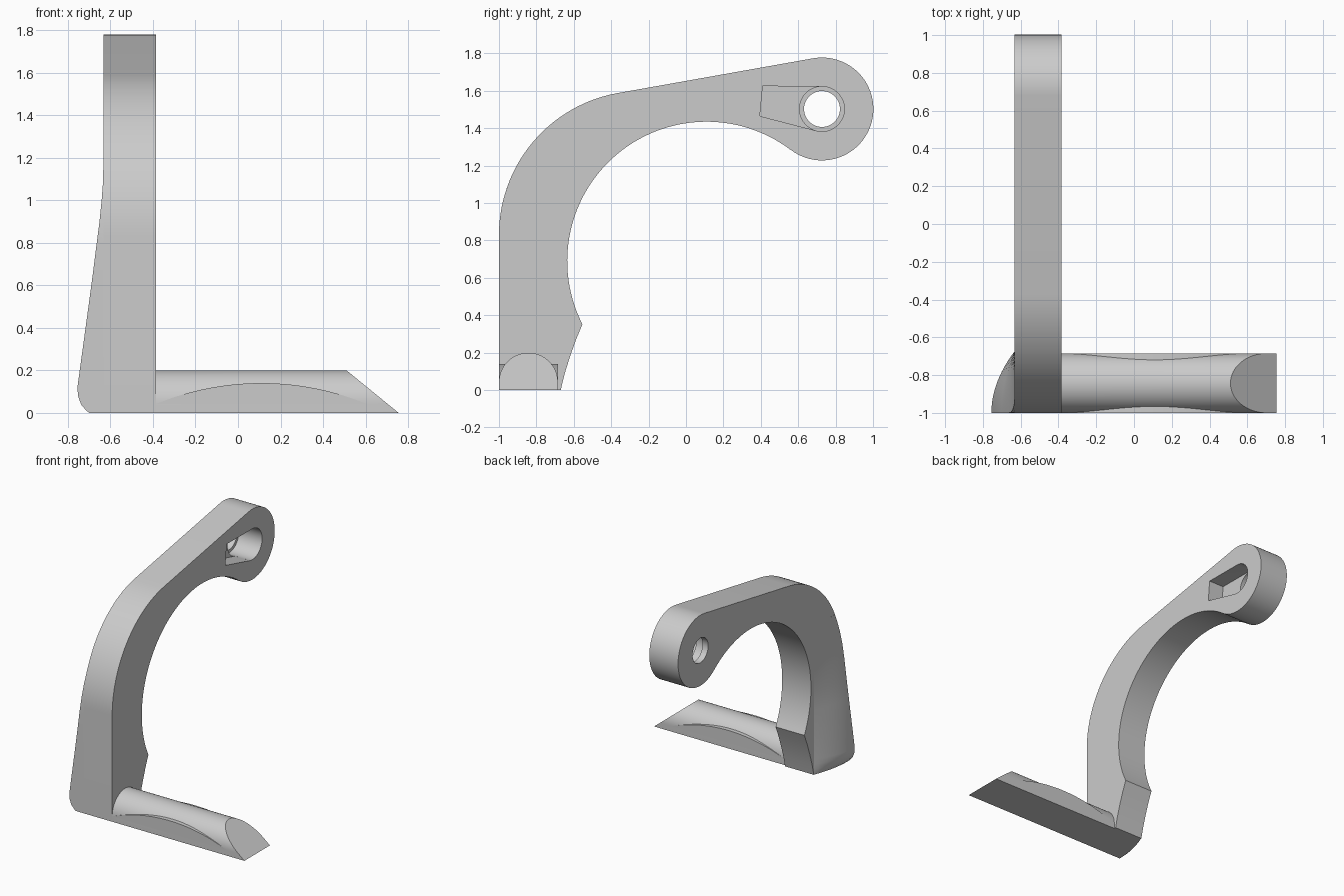
import bpy, bmesh
from math import sin, cos, pi, radians, sqrt

cube = bpy.data.objects.get("Cube")
if cube:
    bpy.data.objects.remove(cube, do_unlink=True)

grey = bpy.data.materials.new("light_grey")
grey.use_nodes = True
grey.diffuse_color = (0.6, 0.6, 0.6, 1)
grey.node_tree.nodes["Principled BSDF"].inputs["Base Color"].default_value = (0.6, 0.6, 0.6, 1)


def loft(name, rings):
    """Closed solid through rings holding equal numbers of points."""
    bm = bmesh.new()
    loops = [[bm.verts.new(p) for p in ring] for ring in rings]
    n = len(loops[0])
    for a, b in zip(loops, loops[1:]):
        for i in range(n):
            j = (i + 1) % n
            bm.faces.new((a[i], a[j], b[j], b[i]))
    bm.faces.new(loops[0][::-1])
    bm.faces.new(loops[-1])
    bmesh.ops.recalc_face_normals(bm, faces=bm.faces)
    mesh = bpy.data.meshes.new(name)
    bm.to_mesh(mesh)
    bm.free()
    mesh.materials.append(grey)
    obj = bpy.data.objects.new(name, mesh)
    bpy.context.collection.objects.link(obj)
    return obj


def prism_x(name, profile, x0, x1):
    return loft(name, [[(x, y, z) for y, z in profile] for x in (x0, x1)])


def arc(cy, cz, r, a0, a1, n):
    """Arc points, angles in degrees."""
    angles = [radians(a0 + (a1 - a0) * i / n) for i in range(n + 1)]
    return [(cy + r * cos(a), cz + r * sin(a)) for a in angles]


def activate(obj):
    bpy.ops.object.select_all(action='DESELECT')
    obj.select_set(True)
    bpy.context.view_layer.objects.active = obj


def cut(obj, cutter):
    mod = obj.modifiers.new("cut", 'BOOLEAN')
    mod.operation = 'DIFFERENCE'
    mod.solver = 'EXACT'
    mod.object = cutter
    activate(obj)
    bpy.ops.object.modifier_apply(modifier=mod.name)
    bpy.data.objects.remove(cutter, do_unlink=True)


# Hooked arm with a round head
SIDE, INNER = -0.633, -0.385
HY, HZ = 0.727, 1.503
profile = [(-1, 0)]
profile += arc(-0.23, 0.83, 0.77, 180, 100.5, 28)
profile += arc(HY, HZ, 0.275, 100.5, -127, 48)
profile += arc(0.11, 0.69, 0.745, 52.8, 207, 56)
profile += [(-0.588, 0.27), (-0.62, 0.18), (-0.648, 0.09), (-0.67, 0)]
arm = prism_x("arm", profile, SIDE, INNER)

# Keyhole pocket, counterbore and through hole in the head
slot = [(0.41, 1.625), (0.395, 1.465), (0.70, 1.386), (HY + 0.01, HZ), (HY, HZ + 0.12)]
cut(arm, prism_x("slot_cutter", slot, INNER - 0.13, INNER + 0.1))
cut(arm, prism_x("bore_cutter", arc(HY, HZ, 0.12, 0, 352.5, 47), INNER - 0.2, INNER + 0.1))
cut(arm, prism_x("hole_cutter", arc(HY, HZ, 0.096, 0, 352.5, 47), SIDE - 0.1, INNER + 0.1))

# Flared foot on the outer side, bulging towards the front
flare = [(0, 0.067), (0.015, 0.084), (0.04, 0.105), (0.08, 0.119), (0.12, 0.122),
         (0.5, 0.07), (0.65, 0.05), (0.8, 0.031), (0.9, 0.018), (1.0, 0.008),
         (1.08, 0.002), (1.15, 0.0003)]
rings = []
for z, bulge in flare:
    front = -0.23 - sqrt(0.77 ** 2 - max(0, z - 0.83) ** 2)
    ring = [(SIDE, front, z)]
    for i in range(13):
        t = i / 12
        ring.append((SIDE - bulge * (1 - t * t), front + t * (-0.675 - front), z))
    rings.append(ring)
foot = loft("flared_foot", rings)

# Round-topped bar with a slanted end
MID, R = -0.8425, 0.1575
section = [(MID + R, 0)] + arc(MID, 0.042, R, 0, 180, 40) + [(MID - R, 0)]
bar = loft("bar", [[(INNER - 0.03, y, z) for y, z in section],
                   [(0.755 - 1.225 * z, y, z) for y, z in section]])

# Arched flat-sided rib filling out the bar's middle
arch = [(-0.39, 0)] + arc(0.11, -1.16, 1.3, 112.6, 67.4, 32) + [(0.61, 0)]
rib = loft("arched_rib", [[(x, y, z) for x, z in arch] for y in (MID - R, MID + R)])

for obj in (arm, foot, bar, rib):
    activate(obj)
    bpy.ops.object.shade_smooth_by_angle(angle=radians(25))
